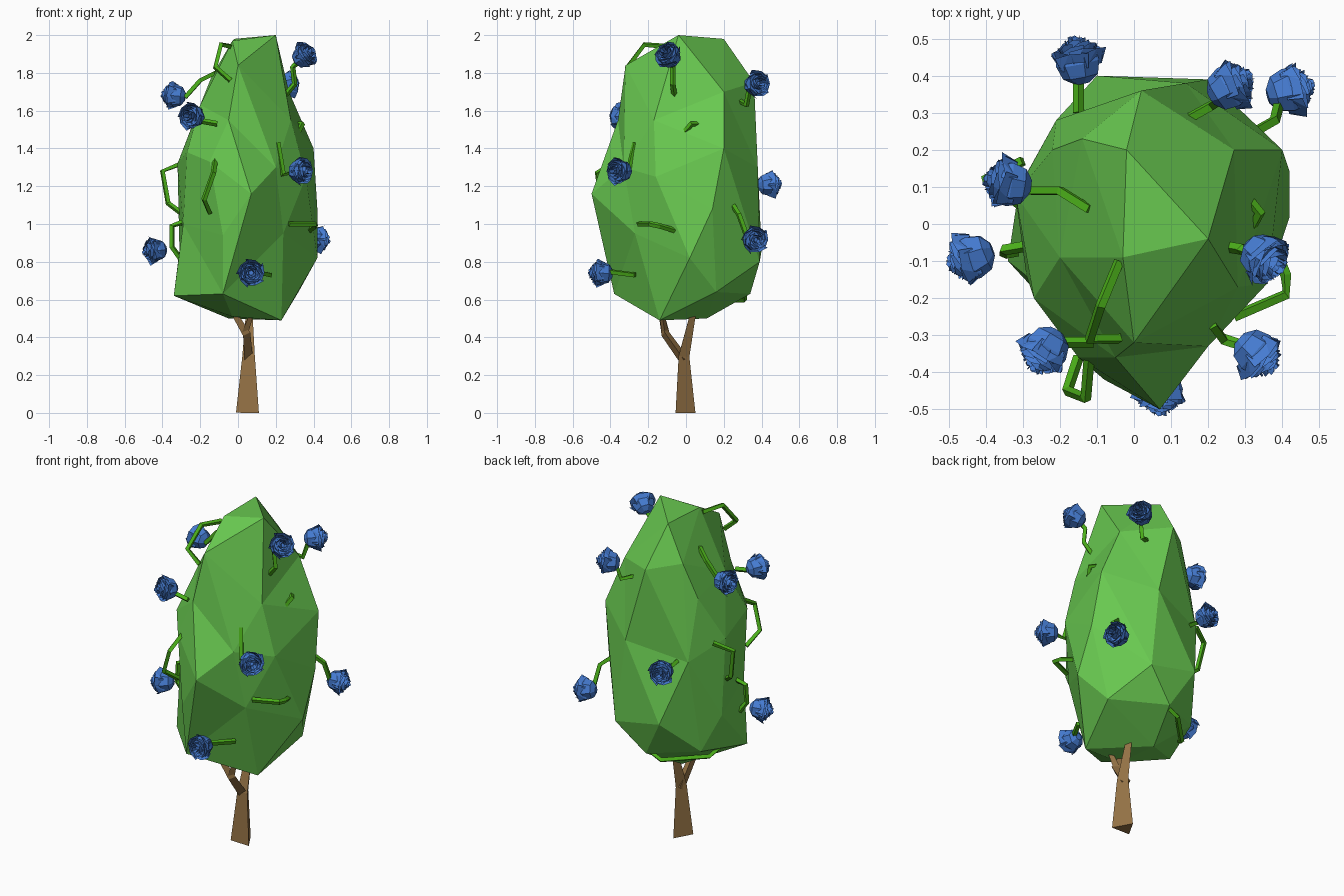
import bpy, bmesh, math, random
from mathutils import Vector, Quaternion

random.seed(4)

def mat(name, col):
    m = bpy.data.materials.new(name)
    m.diffuse_color = (*col, 1)
    return m

LEAF = mat("leaf_green", (0.14, 0.58, 0.08))
VINE = mat("vine_green", (0.07, 0.43, 0.01))
ROSE = mat("petal_blue", (0.06, 0.2, 0.64))
BARK = mat("bark", (0.3, 0.17, 0.06))

def finish(bm, name, m):
    me = bpy.data.meshes.new(name)
    bm.to_mesh(me)
    bm.free()
    ob = bpy.data.objects.new(name, me)
    me.materials.append(m)
    bpy.context.collection.objects.link(ob)
    return ob

def tube(bm, pts, radii, sides, spin=0.0):
    """Sweep a flat-sided section along a path of points."""
    pts = [Vector(p) for p in pts]
    q, prev, rings = Quaternion(), Vector((0, 0, 1)), []
    for i, p in enumerate(pts):
        t = (pts[min(i + 1, len(pts) - 1)] - pts[max(i - 1, 0)]).normalized()
        q = prev.rotation_difference(t) @ q
        prev = t
        ring = []
        for k in range(sides):
            a = spin + 2 * math.pi * k / sides
            ring.append(bm.verts.new(p + q @ Vector((math.cos(a), math.sin(a), 0)) * radii[i]))
        rings.append(ring)
    for a, b in zip(rings, rings[1:]):
        for k in range(sides):
            j = (k + 1) % sides
            bm.faces.new((a[k], a[j], b[j], b[k]))
    bm.faces.new(rings[0][::-1])
    bm.faces.new(rings[-1])

# Trunk with a rear limb and a forked front limb
bm = bmesh.new()
tube(bm, [(0.05, -0.02, 0), (0.056, -0.02, 0.3), (0.06, 0.045, 0.58)], [0.07, 0.038, 0.016], 3, math.pi / 2)
tube(bm, [(0.05, -0.01, 0.28), (0.04, -0.11, 0.42), (-0.05, -0.14, 0.57)], [0.03, 0.026, 0.014], 3)
tube(bm, [(0.03, -0.11, 0.42), (0.075, -0.13, 0.54)], [0.022, 0.014], 3)
finish(bm, "trunk", BARK)

# Foliage: corner points, connected by the hull of their directions
corners = [
    (0.23, -0.14, 0.49), (-0.05, 0.11, 0.50), (-0.03, -0.16, 0.51),
    (-0.34, -0.10, 0.62), (-0.08, -0.38, 0.63), (0.03, 0.34, 0.63), (0.32, 0.16, 0.64), (-0.24, 0.2, 0.66),
    (-0.31, 0.1, 0.86), (-0.08, -0.42, 0.94), (0.24, -0.27, 0.95), (0.42, 0.02, 0.82), (0.2, 0.39, 0.8),
    (-0.1, 0.4, 0.86), (-0.29, -0.14, 1.0), (0.42, 0.14, 1.08), (0.07, -0.5, 1.16), (0.36, -0.16, 1.25),
    (-0.32, 0.08, 1.32), (-0.15, -0.36, 1.33), (0.2, -0.33, 1.3), (0.4, 0.2, 1.4), (0.14, 0.38, 1.3),
    (-0.21, 0.28, 1.22), (-0.27, -0.2, 1.38), (-0.05, -0.36, 1.55), (0.28, -0.17, 1.55), (-0.22, 0.2, 1.58),
    (-0.2, -0.09, 1.63), (0.02, 0.36, 1.75), (0.27, 0.2, 1.7), (-0.14, 0.23, 1.78),
    (0.0, -0.32, 1.84), (0.2, -0.04, 2.0), (-0.02, 0.2, 1.98), (-0.03, -0.09, 1.97),
]
bm = bmesh.new()
home = {}
for c in corners:
    p = Vector(c)
    d = Vector(((p.x - 0.04) / 0.36, p.y / 0.42, (p.z - 1.22) / 0.75)).normalized()
    home[bm.verts.new(d)] = p
bmesh.ops.convex_hull(bm, input=list(bm.verts))
for v, p in home.items():
    v.co = p
bmesh.ops.recalc_face_normals(bm, faces=bm.faces)
finish(bm, "foliage", LEAF)

# Bent vines and flower stems
vines = [
    [(-0.04, -0.1, 1.94), (-0.09, -0.22, 1.95), (-0.12, -0.31, 1.83), (-0.04, -0.31, 1.76)],
    [(-0.12, 0.04, 1.8), (-0.2, 0.09, 1.76), (-0.28, 0.09, 1.67)],
    [(-0.3, 0.17, 1.32), (-0.4, 0.12, 1.28), (-0.37, 0.1, 1.11), (-0.29, 0.04, 1.05)],
    [(-0.29, -0.06, 1.01), (-0.35, -0.07, 0.99), (-0.35, -0.08, 0.88), (-0.3, -0.07, 0.81)],
    [(-0.12, -0.35, 1.34), (-0.13, -0.47, 1.27), (-0.18, -0.45, 1.13), (-0.15, -0.36, 1.06)],
    [(-0.11, -0.32, 1.53), (-0.22, -0.32, 1.55)],
    [(0.21, -0.27, 1.43), (0.24, -0.31, 1.26), (0.3, -0.33, 1.28)],
    [(0.29, -0.06, 1.43), (0.34, 0.03, 1.53), (0.28, 0.1, 1.53)],
    [(0.27, -0.25, 1.0), (0.41, -0.19, 1.0), (0.41, -0.14, 0.99), (0.37, -0.04, 0.96)],
    [(0.31, 0.24, 1.11), (0.38, 0.28, 1.05), (0.39, 0.32, 0.94)],
    [(0.24, -0.06, 1.67), (0.3, -0.07, 1.74), (0.29, -0.07, 1.83), (0.33, -0.08, 1.87)],
    [(0.12, 0.27, 1.66), (0.21, 0.32, 1.63), (0.24, 0.34, 1.74)],
    [(0.06, 0.31, 0.65), (-0.05, 0.31, 0.6), (-0.24, 0.12, 0.6), (-0.28, 0.03, 0.66)],
    [(0.17, -0.27, 0.73), (0.08, -0.42, 0.75)],
    [(-0.15, 0.3, 1.22), (-0.15, 0.41, 1.2)],
]
bm = bmesh.new()
for path in vines:
    tube(bm, path, [0.015] * len(path), 4)
finish(bm, "vines", VINE)

def rose(name, loc, facing):
    """Faceted cup with nested rings of pointed petals."""
    bm = bmesh.new()
    profile = [(0.02, -0.062), (0.05, -0.042), (0.062, -0.005), (0.056, 0.025)]
    tube(bm, [(0, 0, h) for r, h in profile], [r for r, h in profile], 7)
    for layer in range(6):
        r1 = 0.078 - 0.012 * layer
        r0 = r1 * 0.78
        top = 0.022 + 0.008 * layer
        for k in range(5):
            a = 2 * math.pi * k / 5 + layer * 0.65
            w = 0.7
            j = random.uniform(-0.007, 0.007)
            pol = [(r0, a - w, top - 0.04), (r0, a + w, top - 0.04), (r1 * 1.04, a + w, top + j),
                   (r1 * 0.9, a, top + 0.006), (r1 * 0.92, a - w, top - j)]
            vs = [bm.verts.new((r * math.cos(t), r * math.sin(t), h)) for r, t, h in pol]
            bm.faces.new(vs[:4])
            bm.faces.new((vs[0], vs[3], vs[4]))
    ob = finish(bm, name, ROSE)
    ob.location = loc
    ob.rotation_euler = Vector(facing).to_track_quat('Z', 'Y').to_euler()

# Roses: position and facing direction
roses = [
    ((0.35, -0.09, 1.89), (0.7, -0.5, 0.5)), ((-0.34, 0.11, 1.68), (-1, 0.15, 0.1)),
    ((-0.24, -0.34, 1.57), (-0.5, -0.85, 0.1)), ((0.26, 0.37, 1.74), (0.8, 0.5, 0.1)),
    ((0.33, -0.35, 1.28), (0.75, -0.65, 0)), ((0.42, 0.36, 0.92), (0.9, 0.25, -0.1)),
    ((-0.44, -0.09, 0.86), (-0.9, -0.35, -0.1)), ((0.07, -0.45, 0.74), (0, -1, 0.05)),
    ((-0.15, 0.44, 1.21), (-0.2, 1, 0.1)),
]
for i, (loc, facing) in enumerate(roses):
    rose(f"rose_{i + 1}", loc, facing)
